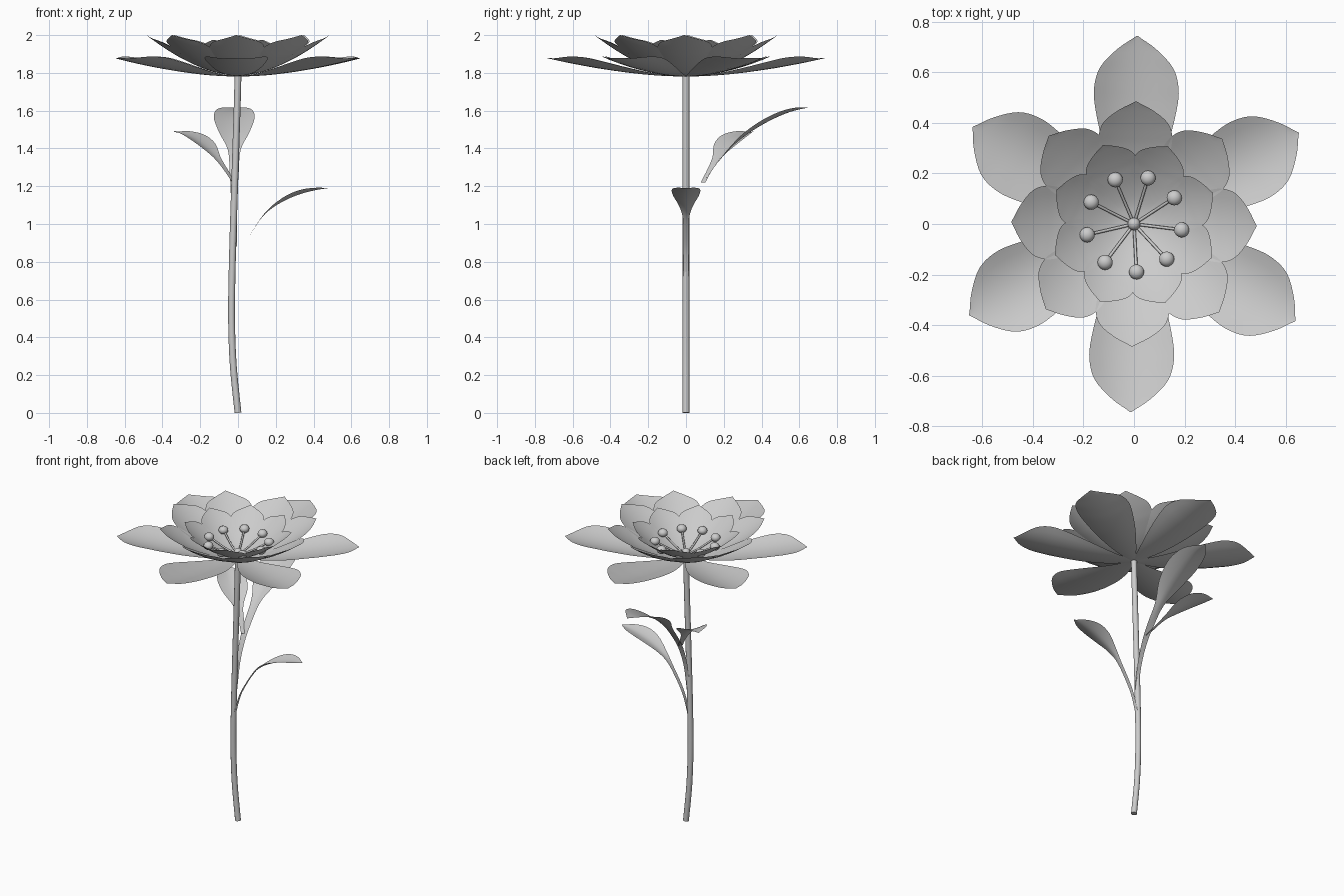
import bpy, math
from mathutils import Vector

if "Cube" in bpy.data.objects:
    bpy.data.objects.remove(bpy.data.objects["Cube"])


def smooth_path(pts, n):
    # Catmull-Rom resampling of a list of tuples
    p = [Vector(q) for q in pts]
    p = [p[0] * 2 - p[1]] + p + [p[-1] * 2 - p[-2]]
    out = []
    for i in range(1, len(p) - 2):
        a, b, c, d = p[i - 1:i + 3]
        for k in range(n):
            t = k / n
            out.append(0.5 * (b * 2 + (c - a) * t + (a * 2 - b * 5 + c * 4 - d) * t * t
                              + (b * 3 - a - c * 3 + d) * t ** 3))
    return out + [p[-2]]


def make_mesh(name, verts, faces):
    me = bpy.data.meshes.new(name)
    me.from_pydata(verts, [], faces)
    me.polygons.foreach_set("use_smooth", [True] * len(me.polygons))
    ob = bpy.data.objects.new(name, me)
    bpy.context.collection.objects.link(ob)
    return ob


def sheet(name, angle, origin, path, widths, fold=2.0, n=4, across=8):
    # Thin blade: path holds (reach, height), widths holds (half width, edge lift)
    rows = smooth_path([(p[0], p[1], w[0]) for p, w in zip(path, widths)], n)
    lifts = smooth_path([(w[1], 0) for w in widths], n)
    d = Vector((math.cos(angle), math.sin(angle), 0))
    s = Vector((-d.y, d.x, 0))
    verts, faces = [], []
    for r, l in zip(rows, lifts):
        for j in range(across + 1):
            u = 2 * j / across - 1
            verts.append(Vector(origin) + d * r[0] + s * u * max(r[2], 0.002)
                         + Vector((0, 0, r[1] + l[0] * abs(u) ** fold)))
    m = across + 1
    for i in range(len(rows) - 1):
        for j in range(across):
            a = i * m + j
            faces.append((a, a + m, a + m + 1, a + 1))
    return make_mesh(name, verts, faces)


def tube(name, pts, radius, sides=12):
    path = smooth_path(pts, 5)
    verts, faces = [], []
    for i, p in enumerate(path):
        t = (path[min(i + 1, len(path) - 1)] - path[max(i - 1, 0)]).normalized()
        q = Vector((0, 0, 1)).rotation_difference(t)
        for k in range(sides):
            a = 2 * math.pi * k / sides
            verts.append(p + q @ Vector((math.cos(a) * radius, math.sin(a) * radius, 0)))
    for i in range(len(path) - 1):
        for k in range(sides):
            a, b = i * sides + k, i * sides + (k + 1) % sides
            faces.append((a, b, b + sides, a + sides))
    faces.append(tuple(reversed(range(sides))))
    faces.append(tuple(range(len(verts) - sides, len(verts))))
    ob = make_mesh(name, verts, faces)
    for f in ob.data.polygons[-2:]:
        f.use_smooth = False
    return ob


def ball(name, loc, r, squash=1.0):
    bpy.ops.mesh.primitive_uv_sphere_add(segments=16, ring_count=10, radius=r, location=loc)
    ob = bpy.context.object
    ob.name = name
    ob.scale.z = squash
    bpy.ops.object.shade_smooth()


# Stem
tube("stem", [(0, 0, 0), (-0.025, 0, 0.25), (-0.034, 0, 0.5), (-0.03, 0, 0.8),
              (-0.018, 0, 1.2), (-0.005, 0, 1.6), (0, 0, 1.785)], 0.018)

# Petals: three rings sharing one outline
outline = [(0, .1), (.2, .45), (.4, .75), (.6, .96), (.72, 1.0), (.83, .86), (.93, .45), (1, 0)]


def petal_ring(name, count, start, length, half, rise, power, lift, base):
    for i in range(count):
        ang = math.radians(start + 360 * i / count)
        path = [(0.01 + (length - 0.01) * t, base + rise * t ** power) for t, w in outline]
        widths = [(half * w, lift * w * w) for t, w in outline]
        sheet(f"{name}_{i + 1}", ang, (0, 0, 0), path, widths)


petal_ring("outer_petal", 6, 29, 0.745, 0.167, 0.10, 1.7, 0.045, 1.78)
petal_ring("middle_petal", 8, -1, 0.485, 0.145, 0.215, 1.7, 0.03, 1.785)
petal_ring("inner_petal", 8, 21.5, 0.335, 0.105, 0.185, 1.6, 0.02, 1.79)

# Stamens and pistil
for i in range(9):
    a = math.radians(73 - 40 * i)
    c, s = math.cos(a), math.sin(a)
    tube(f"filament_{i + 1}", [(0, 0, 1.79), (.09 * c, .09 * s, 1.825),
                               (.19 * c, .19 * s, 1.88)], 0.006, 8)
    ball(f"anther_{i + 1}", (.19 * c, .19 * s, 1.88), 0.03, 0.85)
ball("pistil", (0, 0, 1.81), 0.025)

# Leaves: ribbon stalk widening into a folded blade
sheet("right_leaf", 0, (-0.025, 0, 0),
      [(0, .70), (.025, .80), (.06, .89), (.14, 1.02), (.2, 1.08),
       (.28, 1.128), (.36, 1.16), (.44, 1.18), (.505, 1.19)],
      [(.012, 0), (.012, 0), (.013, 0), (.016, .003), (.035, .012),
       (.068, .022), (.075, .022), (.05, .012), (0, 0)], 1.5)
sheet("back_leaf", math.pi / 2, (-0.02, 0, 0),
      [(0, .88), (.03, 1.05), (.075, 1.18), (.13, 1.275), (.22, 1.385),
       (.31, 1.465), (.43, 1.54), (.55, 1.593), (.655, 1.618)],
      [(.014, 0), (.015, 0), (.019, 0), (.024, 0), (.034, .008),
       (.08, .02), (.108, .025), (.085, .018), (0, 0)], 1.5)
sheet("side_leaf", math.radians(141), (-0.02, 0.09, 0),
      [(0, 1.22), (.06, 1.29), (.12, 1.35), (.19, 1.405), (.27, 1.45), (.35, 1.477), (.41, 1.488)],
      [(.016, 0), (.018, 0), (.032, .006), (.078, .018), (.09, .02), (.06, .014), (0, 0)], 1.5)
